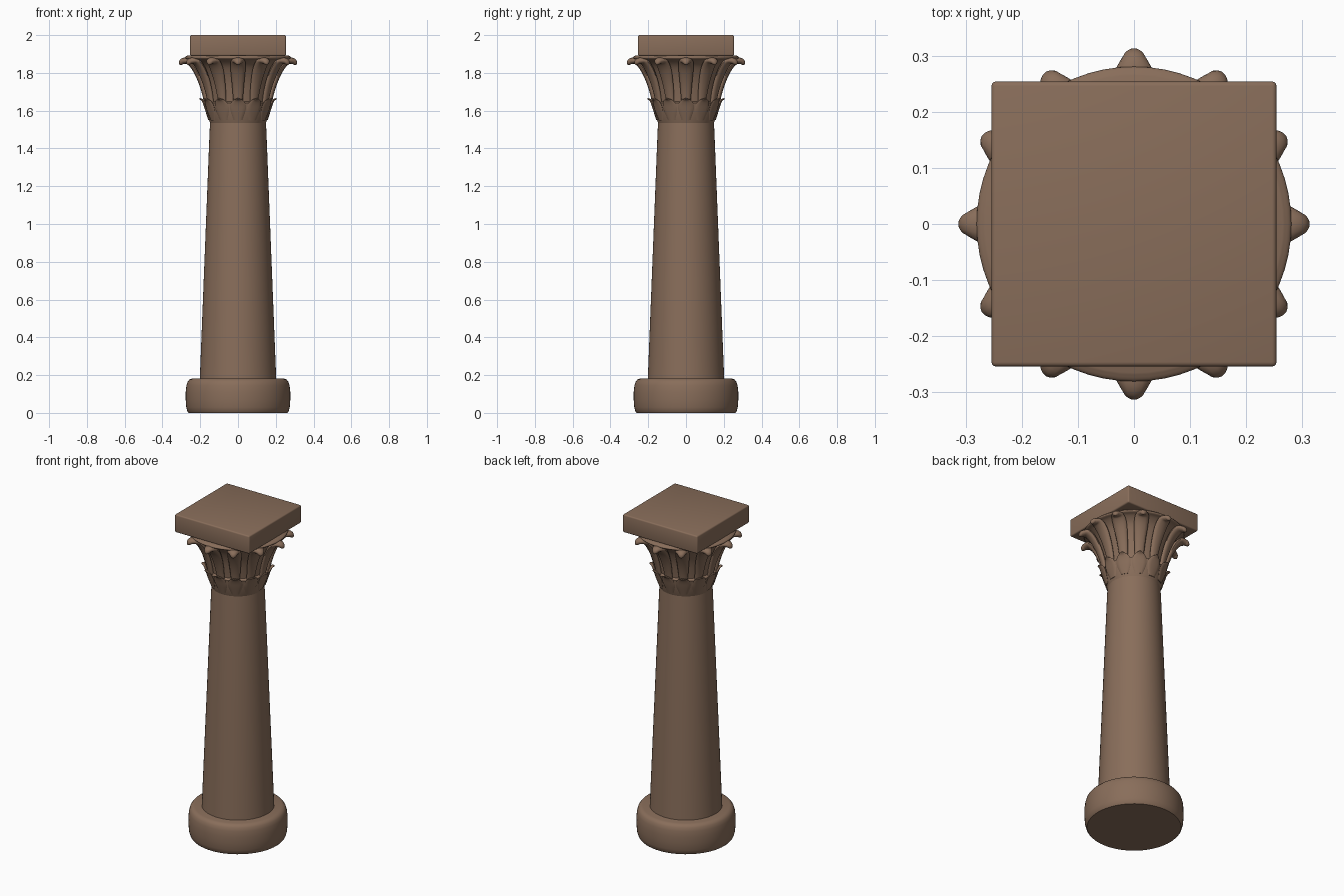
import bpy, bmesh, math
from mathutils import Vector

if "Cube" in bpy.data.objects:
    bpy.data.objects.remove(bpy.data.objects["Cube"])

stone = bpy.data.materials.new("brown stone")
stone.diffuse_color = (0.25, 0.155, 0.103, 1)
stone.use_nodes = True
stone.node_tree.nodes["Principled BSDF"].inputs["Base Color"].default_value = stone.diffuse_color


def finish(name, bm, angle=40):
    bmesh.ops.recalc_face_normals(bm, faces=bm.faces)
    me = bpy.data.meshes.new(name)
    bm.to_mesh(me)
    bm.free()
    me.materials.append(stone)
    ob = bpy.data.objects.new(name, me)
    bpy.context.collection.objects.link(ob)
    bpy.ops.object.select_all(action='DESELECT')
    ob.select_set(True)
    bpy.context.view_layer.objects.active = ob
    bpy.ops.object.shade_smooth_by_angle(angle=math.radians(angle))
    return ob


def skin(bm, rings):
    """Join rings of verts into a closed tube with capped ends."""
    n = len(rings[0])
    for a, b in zip(rings, rings[1:]):
        for i in range(n):
            j = (i + 1) % n
            bm.faces.new((a[i], a[j], b[j], b[i]))
    bm.faces.new(rings[0])
    bm.faces.new(rings[-1])


def turned(name, profile, n=64):
    bm = bmesh.new()
    skin(bm, [[bm.verts.new((r * math.cos(2 * math.pi * i / n), r * math.sin(2 * math.pi * i / n), z))
               for i in range(n)] for r, z in profile])
    return finish(name, bm)


def smooth_path(pts, steps=4):
    """Catmull-Rom interpolation of tuples."""
    v = [Vector(p) for p in pts]
    v = [2 * v[0] - v[1]] + v + [2 * v[-1] - v[-2]]
    out = []
    for a, b, c, d in zip(v, v[1:], v[2:], v[3:]):
        for k in range(steps):
            t = k / steps
            out.append(0.5 * (2 * b + (c - a) * t + (2 * a - 5 * b + 4 * c - d) * t * t
                              + (3 * b - a - 3 * c + d) * t ** 3))
    return out + [v[-2]]


def leaf_ring(name, stations, count=12, sides=12):
    """Ring of leaves; stations are (radius, z, half width, half thickness)."""
    bm = bmesh.new()
    pts = smooth_path(stations)
    for k in range(count):
        ang = 2 * math.pi * k / count
        out = Vector((math.cos(ang), math.sin(ang), 0))
        side = Vector((-math.sin(ang), math.cos(ang), 0))
        rings = []
        for i, (r, z, w, t) in enumerate(pts):
            p, q = pts[max(i - 1, 0)], pts[min(i + 1, len(pts) - 1)]
            tan = Vector((q[0] - p[0], q[1] - p[1])).normalized()
            nor = out * tan.y + Vector((0, 0, -tan.x))
            c = out * r + Vector((0, 0, z))
            rings.append([bm.verts.new(c + side * w * math.cos(2 * math.pi * s / sides)
                                       + nor * t * math.sin(2 * math.pi * s / sides))
                          for s in range(sides)])
        skin(bm, rings)
    return finish(name, bm, 60)


# Rounded base disc
turned("base", [(0.262, 0), (0.268, 0.008), (0.274, 0.03), (0.277, 0.07), (0.277, 0.11),
                (0.273, 0.145), (0.267, 0.165), (0.257, 0.177), (0.242, 0.182)])

# Tapered shaft
turned("shaft", [(0.203, 0.17), (0.201, 0.21), (0.15, 1.50), (0.146, 1.56)])

# Collar and flaring bell of the capital
turned("collar", [(0.144, 1.525), (0.150, 1.54), (0.161, 1.58), (0.169, 1.615), (0.174, 1.64), (0.16, 1.65)])
turned("bell", smooth_path([(0.155, 1.60), (0.165, 1.68), (0.182, 1.76), (0.213, 1.83),
                            (0.25, 1.865), (0.277, 1.875), (0.279, 1.885), (0.265, 1.893)]))

# Leaves, lower small row and upper curling row
leaf_ring("lower_leaves", [(0.152, 1.55, 0.022, 0.005), (0.165, 1.60, 0.040, 0.008),
                           (0.176, 1.635, 0.040, 0.008), (0.188, 1.655, 0.026, 0.006),
                           (0.204, 1.664, 0.005, 0.003)])
leaf_ring("upper_leaves", [(0.163, 1.62, 0.022, 0.012), (0.176, 1.69, 0.028, 0.014),
                           (0.197, 1.76, 0.034, 0.016), (0.228, 1.825, 0.040, 0.017),
                           (0.262, 1.862, 0.038, 0.017), (0.292, 1.862, 0.024, 0.016),
                           (0.304, 1.850, 0.014, 0.011), (0.308, 1.843, 0.003, 0.003)])

# Square top slab
bm = bmesh.new()
bmesh.ops.create_cube(bm, size=1)
bmesh.ops.scale(bm, vec=(0.508, 0.508, 0.11), verts=bm.verts)
bmesh.ops.translate(bm, vec=(0, 0, 1.945), verts=bm.verts)
bmesh.ops.bevel(bm, geom=bm.edges[:], offset=0.008, segments=3, profile=0.5, affect='EDGES')
finish("top_slab", bm)
